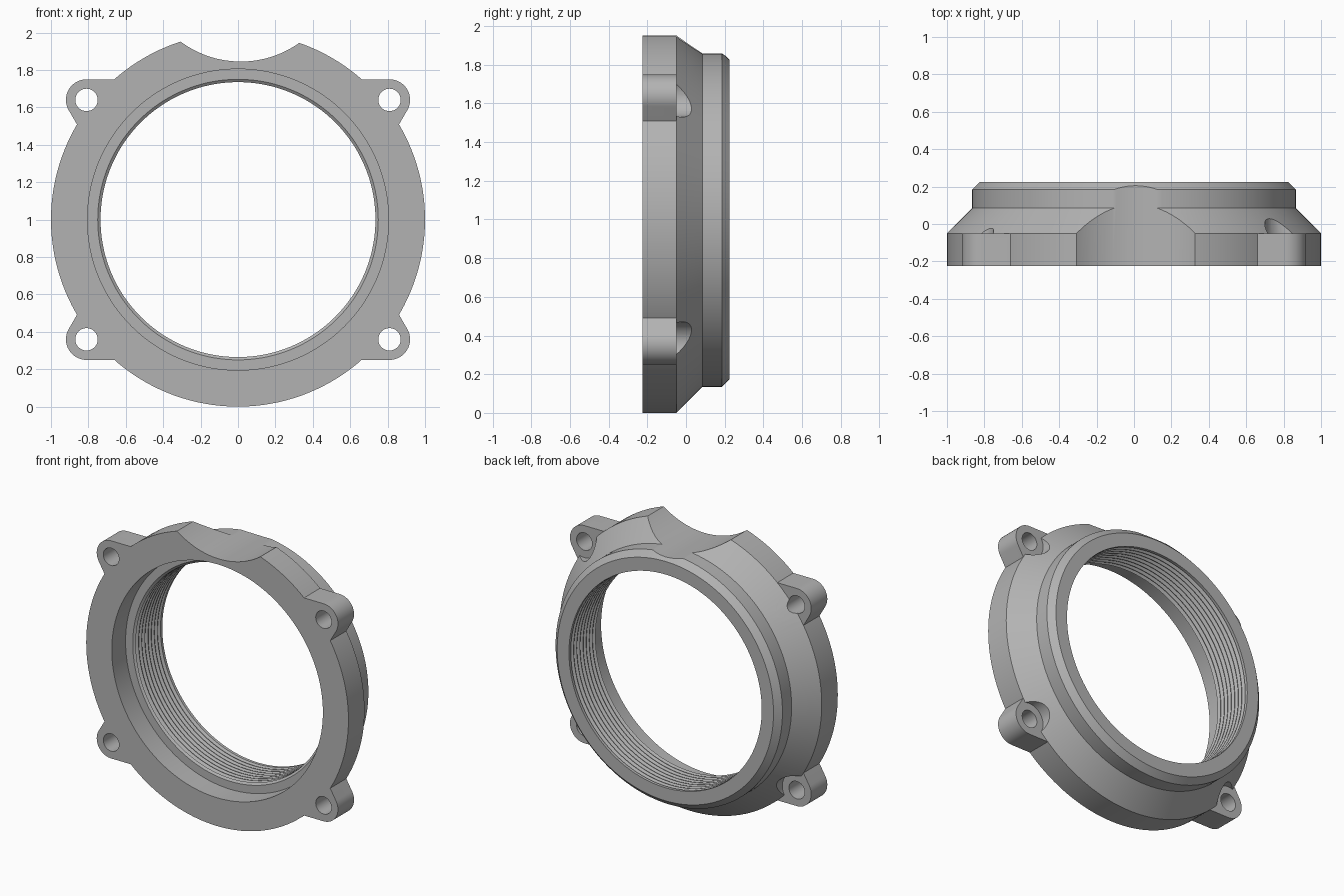
import bpy, bmesh, math
from mathutils import Vector, Matrix

cube = bpy.data.objects.get("Cube")
if cube:
    bpy.data.objects.remove(cube, do_unlink=True)

FRONT, STEP, BACK = -0.225, -0.05, 0.225
CENTRE = Vector((0, 0, 1))
BOLT_X, BOLT_Z = 0.81, 0.64
LUG_R, HOLE_R = 0.11, 0.06
CORNERS = [(sx, sz) for sx in (-1, 1) for sz in (-1, 1)]

grey = bpy.data.materials.new("plain_grey")
grey.use_nodes = True
colour = (0.45, 0.45, 0.45, 1)
grey.diffuse_color = colour
grey.node_tree.nodes["Principled BSDF"].inputs["Base Color"].default_value = colour


def make_object(name, bm):
    bmesh.ops.recalc_face_normals(bm, faces=bm.faces)
    mesh = bpy.data.meshes.new(name)
    bm.to_mesh(mesh)
    bm.free()
    mesh.materials.append(grey)
    obj = bpy.data.objects.new(name, mesh)
    bpy.context.collection.objects.link(obj)
    return obj


def arc(cx, cz, r, start, end, steps):
    """Points on an arc, angles in degrees."""
    angles = [math.radians(start + (end - start) * i / steps) for i in range(steps + 1)]
    return [(cx + r * math.cos(a), cz + r * math.sin(a)) for a in angles]


def prism(bm, outline, y0, y1):
    """Extrude an x-z outline (relative to the ring axis) along y."""
    verts = [bm.verts.new((x, y0, z + CENTRE.z)) for x, z in outline]
    face = bm.faces.new(verts)
    moved = bmesh.ops.extrude_face_region(bm, geom=[face])["geom"]
    bmesh.ops.translate(bm, vec=(0, y1 - y0, 0),
                        verts=[g for g in moved if isinstance(g, bmesh.types.BMVert)])


def corner_prisms(name, outline, y0, y1):
    """The same prism mirrored to the four bolt corners."""
    bm = bmesh.new()
    for sx, sz in CORNERS:
        prism(bm, [(x * sx, z * sz) for x, z in outline], y0, y1)
    return make_object(name, bm)


def combine(target, tool, operation):
    """Apply a boolean and discard the tool."""
    mod = target.modifiers.new(operation.lower(), "BOOLEAN")
    mod.operation = operation
    mod.solver = "EXACT"
    mod.object = tool
    bpy.context.view_layer.objects.active = target
    bpy.ops.object.modifier_apply(modifier=mod.name)
    bpy.data.objects.remove(tool, do_unlink=True)


# Ring cross-section: (radius, y) round the outside, then back along the threaded bore
profile = [(0.805, FRONT), (1, FRONT), (1, STEP), (0.865, 0.085), (0.865, 0.185),
           (0.825, BACK), (0.735, BACK)]
turns, pitch, thread_end = 8, 0.034, 0.205
for i in range(turns):
    y = thread_end - i * pitch
    profile += [(0.735, y), (0.754, y - pitch * 0.4), (0.754, y - pitch * 0.5),
                (0.735, y - pitch * 0.9)]
profile += [(0.75, -0.075), (0.805, -0.075)]

bm = bmesh.new()
verts = [bm.verts.new((r, y, CENTRE.z)) for r, y in profile]
edges = [bm.edges.new((verts[i - 1], verts[i])) for i in range(len(verts))]
bmesh.ops.spin(bm, geom=verts + edges, cent=CENTRE, axis=(0, 1, 0),
               angle=math.tau, steps=144, use_merge=True)
bmesh.ops.remove_doubles(bm, verts=bm.verts, dist=0.0001)
ring = make_object("threaded_ring", bm)

# Rounded bolt lugs: flat on one side, slanting into the rim on the other
lug = [(0.5, BOLT_Z + LUG_R)] + arc(BOLT_X, BOLT_Z, LUG_R, 90, -30, 20) + [(0.78, 0.37)]
combine(ring, corner_prisms("bolt_lugs", lug, FRONT, STEP), "UNION")

# Pockets for the bolt heads in the sloping shoulder, then the through holes
pocket = arc(BOLT_X, BOLT_Z, LUG_R + 0.001, 0, 360, 48)[:-1]
combine(ring, corner_prisms("bolt_pockets", pocket, STEP, 0.15), "DIFFERENCE")
hole = arc(BOLT_X, BOLT_Z, HOLE_R, 0, 360, 32)[:-1]
combine(ring, corner_prisms("bolt_holes", hole, FRONT - 0.1, 0.2), "DIFFERENCE")

# Shallow cylindrical scoop across the top
bm = bmesh.new()
prism(bm, arc(0.015, 1.385, 0.54, 0, 360, 128)[:-1], FRONT - 0.1, BACK + 0.1)
combine(ring, make_object("top_scoop", bm), "DIFFERENCE")

# Smooth curved walls, crisp machined edges
bpy.ops.object.select_all(action="DESELECT")
ring.select_set(True)
bpy.context.view_layer.objects.active = ring
bpy.ops.object.shade_smooth_by_angle(angle=math.radians(25))
